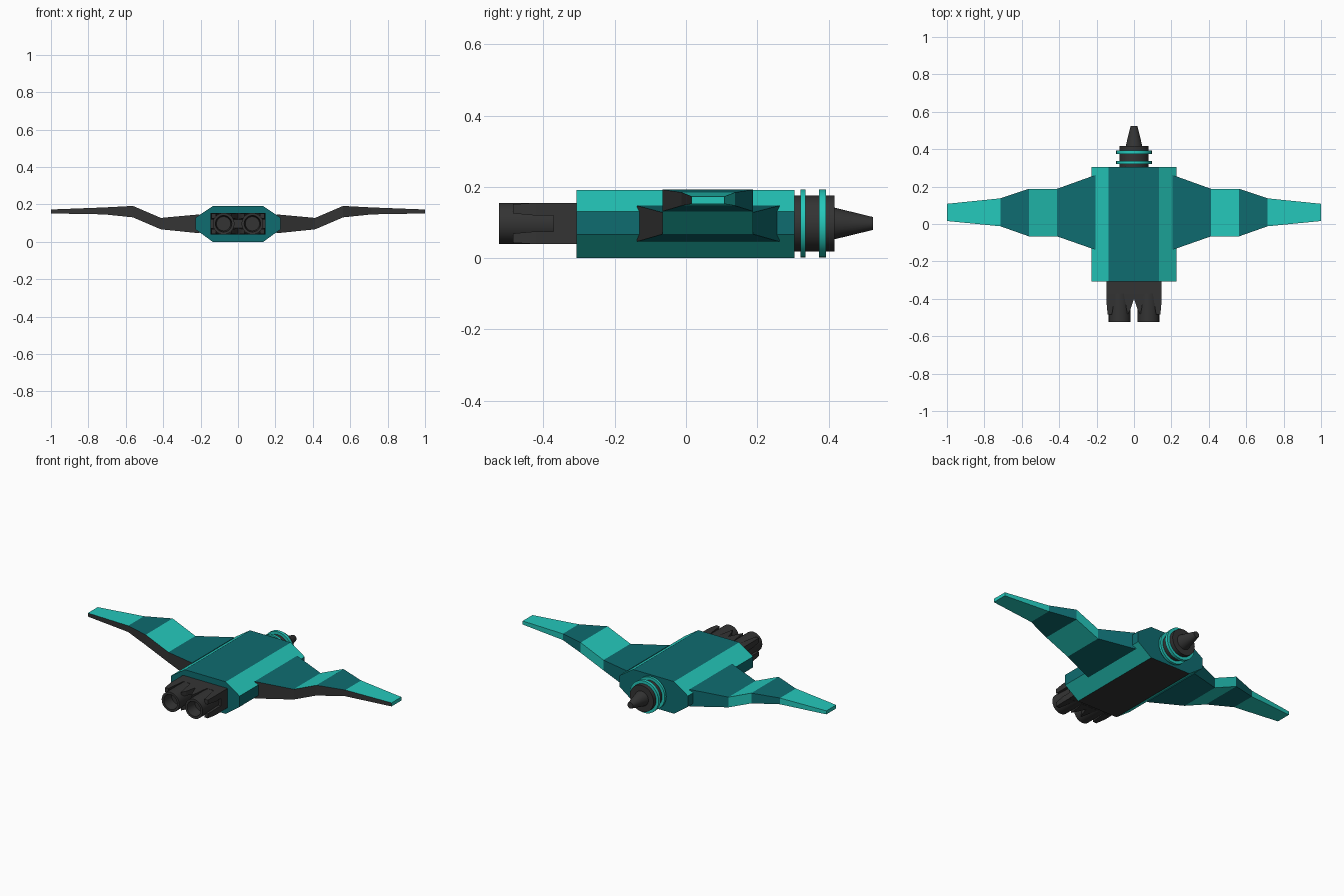
import bpy, bmesh, math
from mathutils import Vector

if "Cube" in bpy.data.objects:
    bpy.data.objects.remove(bpy.data.objects["Cube"])


def material(name, rgb):
    m = bpy.data.materials.new(name)
    m.diffuse_color = (*rgb, 1)
    m.use_nodes = True
    m.node_tree.nodes["Principled BSDF"].inputs["Base Color"].default_value = m.diffuse_color
    return m


DARK = material("dark teal", (0.0045, 0.15, 0.162))
LIGHT = material("bright turquoise", (0.018, 0.58, 0.50))
GREY = material("charcoal grey", (0.034, 0.034, 0.034))
CZ = 0.097  # height of the centre line


def finish(name, bm, mats, rule=None, mirror=False):
    bmesh.ops.recalc_face_normals(bm, faces=bm.faces)
    if rule:
        for f in bm.faces:
            f.material_index = rule(f.normal, f.calc_center_median())
    me = bpy.data.meshes.new(name)
    bm.to_mesh(me)
    bm.free()
    ob = bpy.data.objects.new(name, me)
    bpy.context.collection.objects.link(ob)
    for m in mats:
        me.materials.append(m)
    if mirror:
        ob.modifiers.new("mirror", 'MIRROR').use_bisect_axis[0] = False
    return ob


def loft(loops):
    """Skin between loops of points and cap both ends."""
    bm = bmesh.new()
    rows = [[bm.verts.new(p) for p in loop] for loop in loops]
    n = len(rows[0])
    for a, b in zip(rows, rows[1:]):
        for i in range(n):
            j = (i + 1) % n
            bm.faces.new((a[i], a[j], b[j], b[i]))
    bm.faces.new(rows[0])
    bm.faces.new(rows[-1])
    return bm


def turned(name, profile, mat, x=0, mirror=False, sides=28):
    """Round part about a y axis from (y, radius) pairs."""
    loops = []
    for y, r in profile:
        ang = [2 * math.pi * i / sides for i in range(sides)]
        loops.append([(x + r * math.cos(a), y, CZ + r * math.sin(a)) for a in ang])
    ob = finish(name, loft(loops), [mat], mirror=mirror)
    bpy.ops.object.select_all(action='DESELECT')
    bpy.context.view_layer.objects.active = ob
    ob.select_set(True)
    bpy.ops.object.shade_smooth_by_angle(angle=math.radians(35))
    return ob


def box_loop(x0, x1, y, z0, z1):
    return [(x0, y, z0), (x1, y, z0), (x1, y, z1), (x0, y, z1)]


# Hull: eight-sided bar, bright chamfers, charcoal belly
half = [(0.135, 0.0), (0.226, 0.066), (0.226, 0.13), (0.135, 0.191)]
section = half + [(-x, z) for x, z in reversed(half)]


def hull_rule(n, c):
    if n.z < -0.95:
        return 2
    return 1 if 0.2 < abs(n.z) < 0.95 else 0


finish("hull", loft([[(x, y, z) for x, z in section] for y in (-0.308, 0.305)]),
       [DARK, LIGHT, GREY], hull_rule)

# Wings: gull-shaped, alternating colour panels, charcoal leading edge
# stations: x, front y, back y, bottom z, top z
stations = [(0.206, -0.138, 0.262, 0.046, 0.147), (0.412, -0.066, 0.188, 0.067, 0.128),
            (0.562, -0.066, 0.188, 0.131, 0.192), (0.715, -0.012, 0.137, 0.147, 0.184),
            (1.0, 0.016, 0.108, 0.152, 0.173)]
loops = [[(x, y0, z0), (x, y1, z0), (x, y1, z1), (x, y0, z1)]
         for x, y0, y1, z0, z1 in stations]


def wing_rule(n, c):
    if n.y < -0.6:
        return 2
    panel = sum(c.x > s[0] for s in stations[1:4])
    return panel % 2


finish("wings", loft(loops), [DARK, LIGHT, GREY], wing_rule, mirror=True)

# Twin guns at the front: mounting block, hollow barrels, clamping prongs
finish("gun_block", loft([box_loop(-0.147, 0.147, y, 0.04, 0.155) for y in (-0.372, -0.30)]),
       [GREY])
turned("gun_barrels", [(-0.36, 0.058), (-0.525, 0.058), (-0.525, 0.044), (-0.46, 0.038)],
       GREY, x=0.077, mirror=True)
finish("gun_web", loft([box_loop(-0.03, 0.03, y, 0.07, 0.125) for y in (-0.40, -0.36)]), [GREY])
outer_plan = [(0.147, -0.37), (0.147, -0.42), (0.141, -0.485), (0.118, -0.485), (0.10, -0.37)]
inner_plan = [(0.0, -0.37), (0.0, -0.40), (0.02, -0.46), (0.035, -0.485), (0.055, -0.37)]
for side, sign in (("upper", 1), ("lower", -1)):
    for place, plan in (("outer", outer_plan), ("inner", inner_plan)):
        # prongs thin out towards the muzzle
        rims = []
        for d in (0.022, 0.058):
            rims.append([(x, y, CZ + sign * (d if d > 0.03 or y > -0.45 else 0.028)
                          - sign * (0.004 if d > 0.03 and y < -0.45 else 0)) for x, y in plan])
        finish(f"{side}_{place}_prongs", loft(rims), [GREY], mirror=True)

# Tail thruster: drum, two bright rings, tapered nozzle
turned("thruster_drum", [(0.295, 0.078), (0.417, 0.078)], GREY)
for i, (a, b) in enumerate(((0.321, 0.336), (0.374, 0.393))):
    turned(f"thruster_ring_{i + 1}", [(a, 0.095), (b, 0.095)], LIGHT)
turned("thruster_nozzle", [(0.41, 0.046), (0.525, 0.018)], GREY)
